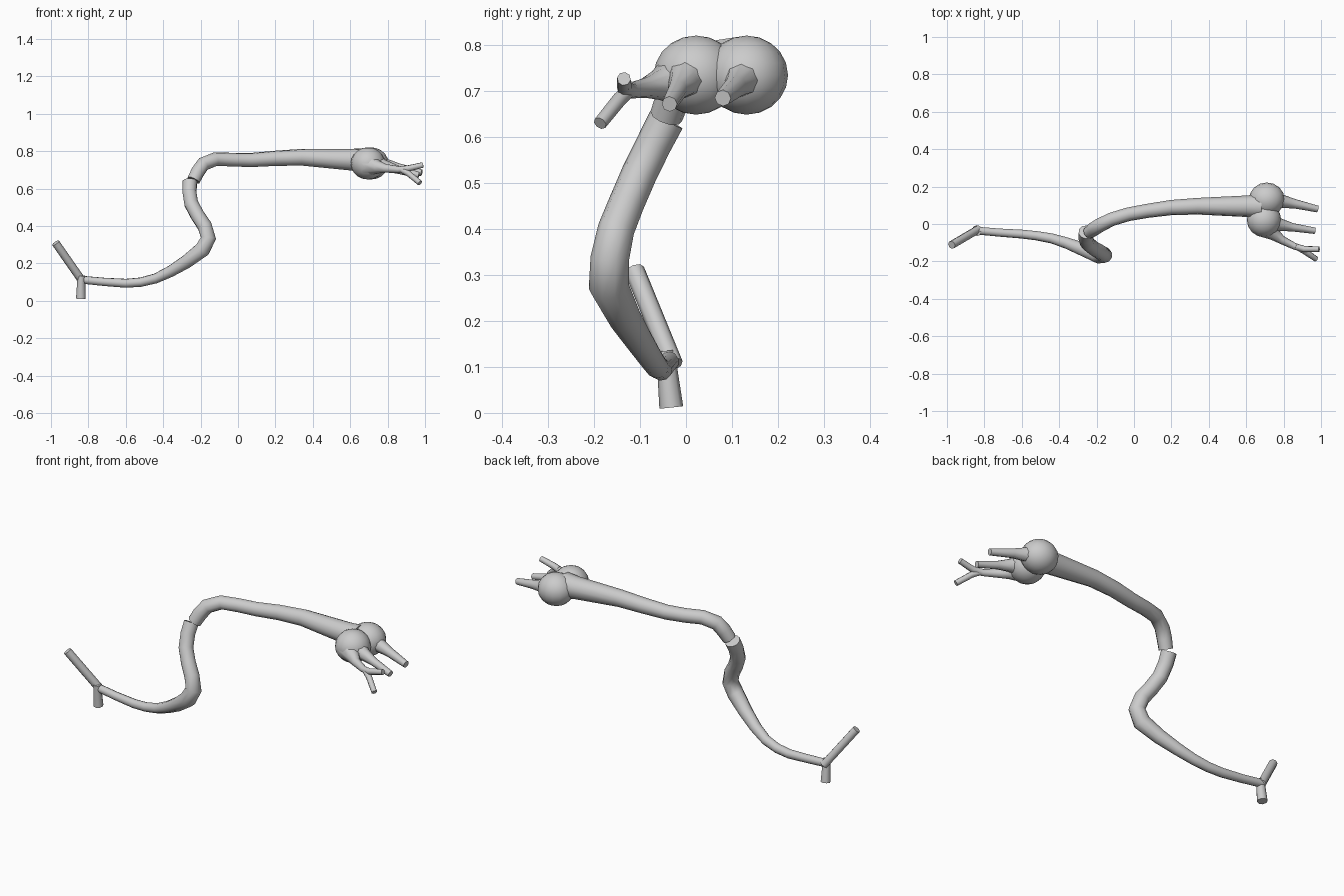
import bpy, bmesh, math
from mathutils import Vector, Matrix


def finish(name, bm, angle=50):
    bmesh.ops.recalc_face_normals(bm, faces=bm.faces)
    me = bpy.data.meshes.new(name)
    bm.to_mesh(me)
    bm.free()
    ob = bpy.data.objects.new(name, me)
    bpy.context.collection.objects.link(ob)
    bpy.ops.object.select_all(action='DESELECT')
    ob.select_set(True)
    bpy.context.view_layer.objects.active = ob
    bpy.ops.object.shade_smooth_by_angle(angle=math.radians(angle))
    return ob


def tube(name, path, sides=10):
    """Capped tube through (x, y, z, radius) points."""
    pts = [Vector(p[:3]) for p in path]
    bm = bmesh.new()
    rings, old, u = [], None, None
    for i, p in enumerate(pts):
        d1 = (p - pts[i - 1]).normalized() if i else Vector()
        d2 = (pts[i + 1] - p).normalized() if i < len(pts) - 1 else Vector()
        t = (d1 + d2).normalized()
        u = t.orthogonal().normalized() if old is None else old.rotation_difference(t) @ u
        v, old, r = t.cross(u), t, path[i][3]
        angles = [2 * math.pi * k / sides for k in range(sides)]
        rings.append([bm.verts.new(p + r * (u * math.cos(a) + v * math.sin(a))) for a in angles])
    for a, b in zip(rings, rings[1:]):
        for k in range(sides):
            n = (k + 1) % sides
            bm.faces.new((a[k], a[n], b[n], b[k]))
    bm.faces.new(rings[0])
    bm.faces.new(rings[-1])
    return finish(name, bm)


def lobe(name, centre, size):
    bm = bmesh.new()
    bmesh.ops.create_uvsphere(bm, u_segments=16, v_segments=10, radius=1,
                              matrix=Matrix.Translation(centre) @ Matrix.Diagonal((*size, 1)))
    return finish(name, bm)


# Two-lobed cell body
lobe("cell_body_front", (0.695, 0.022, 0.735), (0.092, 0.092, 0.086))
lobe("cell_body_back", (0.71, 0.132, 0.735), (0.095, 0.09, 0.086))

# Upper and lower halves of the long fibre, with a small gap between them
tube("upper_fibre", [
    (0.68, 0.095, 0.752, 0.066), (0.60, 0.095, 0.755, 0.058), (0.34, 0.095, 0.768, 0.045),
    (0.20, 0.088, 0.762, 0.041), (0.07, 0.07, 0.753, 0.038), (-0.03, 0.052, 0.755, 0.037),
    (-0.12, 0.025, 0.758, 0.037), (-0.185, -0.008, 0.732, 0.038), (-0.215, -0.027, 0.69, 0.038),
    (-0.238, -0.043, 0.645, 0.036)])
tube("lower_fibre", [
    (-0.257, -0.043, 0.637, 0.04), (-0.26, -0.07, 0.585, 0.039), (-0.25, -0.102, 0.52, 0.039),
    (-0.215, -0.13, 0.455, 0.039), (-0.178, -0.152, 0.40, 0.04), (-0.158, -0.166, 0.335, 0.042),
    (-0.19, -0.168, 0.275, 0.044), (-0.275, -0.135, 0.21, 0.037), (-0.36, -0.102, 0.158, 0.031),
    (-0.44, -0.077, 0.12, 0.027), (-0.52, -0.063, 0.1, 0.025), (-0.60, -0.054, 0.094, 0.024),
    (-0.72, -0.046, 0.102, 0.022), (-0.845, -0.035, 0.114, 0.021)])

# Forked fibre end
tube("fibre_end_up", [(-0.832, -0.028, 0.105, 0.022), (-0.975, -0.112, 0.31, 0.022)], 8)
tube("fibre_end_down", [(-0.838, -0.045, 0.135, 0.02), (-0.84, -0.032, 0.012, 0.026)], 8)

# Branches from the cell body, flared at the root
tube("branch_back", [
    (0.73, 0.13, 0.735, 0.065), (0.785, 0.122, 0.725, 0.037), (0.86, 0.108, 0.71, 0.025),
    (0.982, 0.08, 0.685, 0.018)], 8)
tube("branch_middle", [
    (0.72, 0.01, 0.735, 0.06), (0.785, -0.005, 0.72, 0.033), (0.85, -0.018, 0.703, 0.022),
    (0.967, -0.036, 0.672, 0.017)], 8)
tube("branch_front", [
    (0.70, -0.015, 0.725, 0.062), (0.75, -0.055, 0.715, 0.035), (0.79, -0.085, 0.708, 0.023),
    (0.86, -0.12, 0.702, 0.018), (0.91, -0.134, 0.708, 0.017), (0.99, -0.135, 0.727, 0.015)], 8)
tube("branch_front_fork", [
    (0.86, -0.118, 0.708, 0.015), (0.91, -0.145, 0.682, 0.016), (0.973, -0.187, 0.63, 0.015)], 8)
